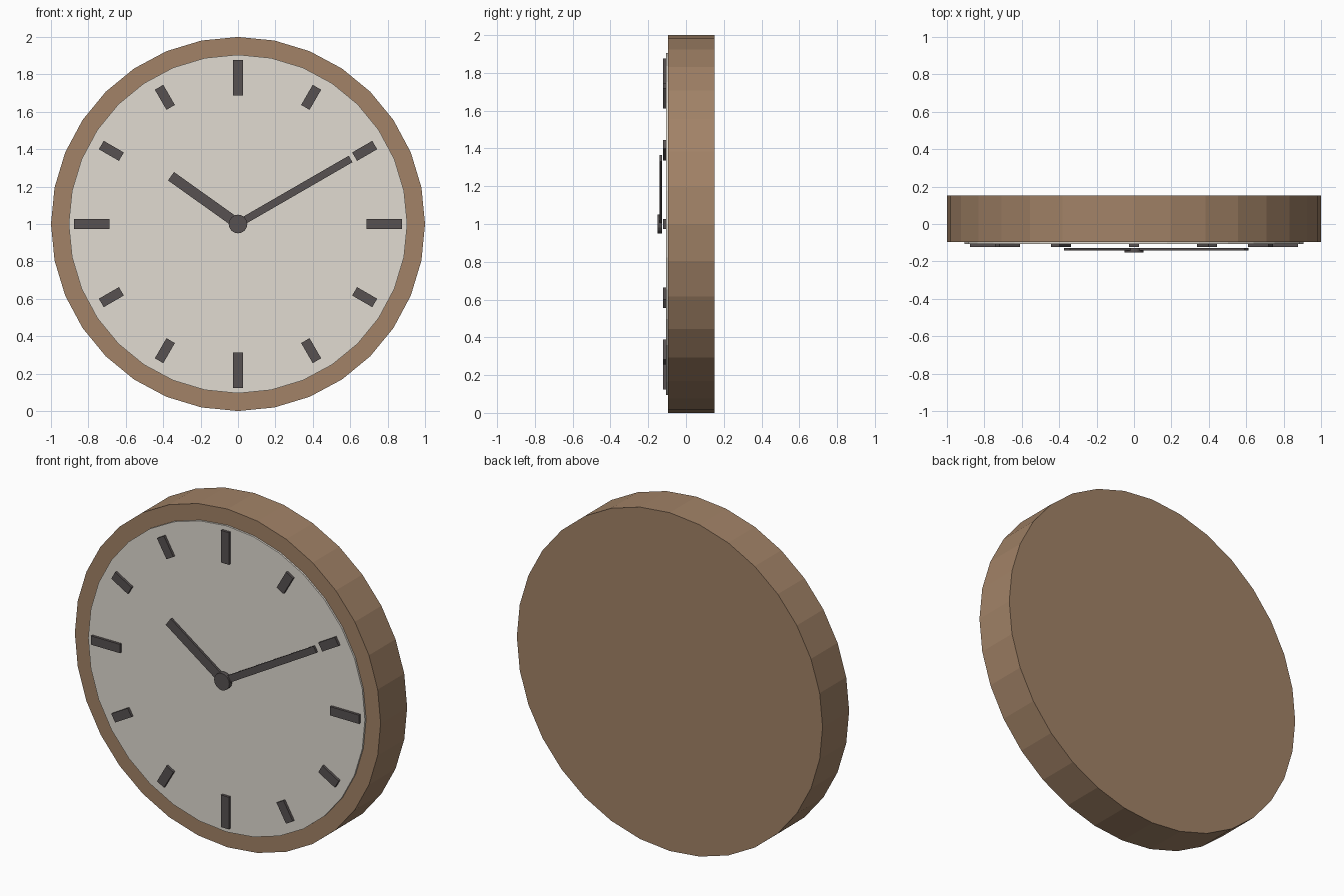
import bpy
from math import pi, sin, cos, radians
from mathutils import Matrix

cube = bpy.data.objects.get("Cube")
if cube:
    bpy.data.objects.remove(cube, do_unlink=True)


def make_material(name, rgb):
    mat = bpy.data.materials.new(name)
    mat.use_nodes = True
    colour = (*rgb, 1.0)
    mat.diffuse_color = colour
    mat.node_tree.nodes["Principled BSDF"].inputs["Base Color"].default_value = colour
    return mat


wood = make_material("warm wood", (0.36, 0.225, 0.135))
ivory = make_material("ivory", (0.75, 0.71, 0.64))
charcoal = make_material("charcoal", (0.095, 0.083, 0.083))

CENTRE_Z = 1.0


def finish(name, mat):
    obj = bpy.context.object
    obj.name = name
    obj.data.name = name
    obj.data.materials.append(mat)
    return obj


def disc(name, radius, front, back, sides, mat):
    """Flat-sided disc facing the front, spanning front..back in y."""
    bpy.ops.mesh.primitive_cylinder_add(
        vertices=sides, radius=radius, depth=back - front,
        location=(0, (front + back) / 2, CENTRE_Z), rotation=(pi / 2, 0, 0))
    return finish(name, mat)


def bar(name, degrees, inner, outer, width, front, back, mat):
    """Radial bar at a clockwise angle from the top of the dial."""
    angle = radians(degrees)
    middle = (inner + outer) / 2
    bpy.ops.mesh.primitive_cube_add(
        size=1, location=(middle * sin(angle), (front + back) / 2,
                          CENTRE_Z + middle * cos(angle)),
        rotation=(0, angle, 0))
    obj = finish(name, mat)
    obj.data.transform(Matrix.Diagonal((width, back - front, outer - inner, 1)))
    return obj


# Case and dial
disc("case", 1.0, -0.096, 0.152, 32, wood)
disc("dial", 0.905, -0.107, -0.09, 32, ivory)

# Hour markers: long ones at the quarters
for hour in range(12):
    half = 0.095 if hour % 3 == 0 else 0.062
    bar(f"hour_marker_{hour or 12}", hour * 30, 0.782 - half, 0.782 + half,
        0.052, -0.122, -0.105, charcoal)

# Hands and centre cap
bar("hour_hand", -54.5, 0, 0.44, 0.055, -0.141, -0.128, charcoal)
bar("minute_hand", 60, 0, 0.695, 0.04, -0.141, -0.128, charcoal)
disc("centre_cap", 0.05, -0.152, -0.127, 16, charcoal)
